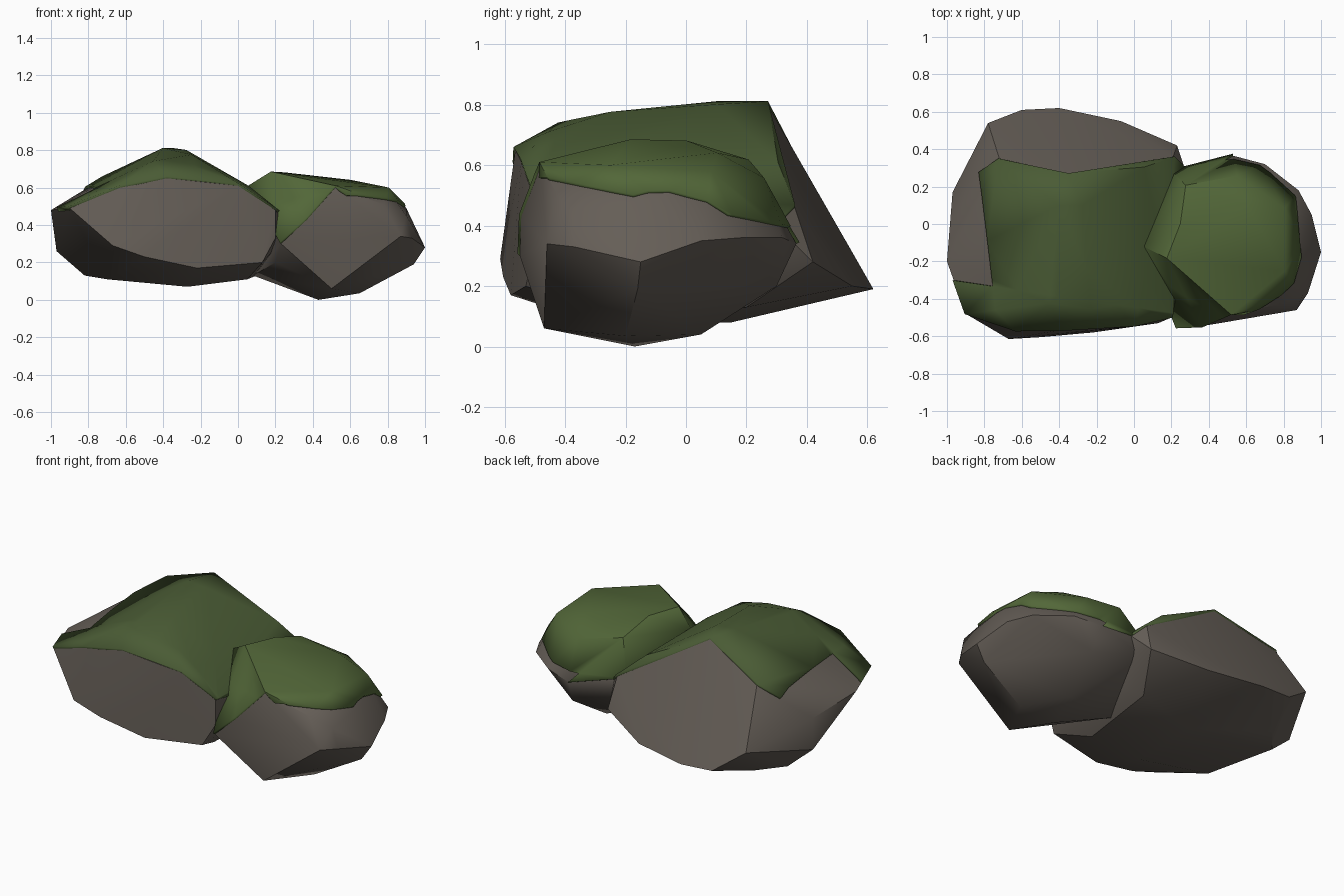
import bpy, bmesh, math

if "Cube" in bpy.data.objects:
    bpy.data.objects.remove(bpy.data.objects["Cube"])


def paint(name, rgb):
    m = bpy.data.materials.new(name)
    m.diffuse_color = (*rgb, 1)
    m.use_nodes = True
    m.node_tree.nodes["Principled BSDF"].inputs["Base Color"].default_value = m.diffuse_color
    return m


def finish(bm, name, mat, angle):
    bmesh.ops.recalc_face_normals(bm, faces=bm.faces)
    me = bpy.data.meshes.new(name)
    bm.to_mesh(me)
    bm.free()
    ob = bpy.data.objects.new(name, me)
    bpy.context.collection.objects.link(ob)
    me.materials.append(mat)
    bpy.ops.object.select_all(action='DESELECT')
    ob.select_set(True)
    bpy.context.view_layer.objects.active = ob
    bpy.ops.object.shade_smooth_by_angle(angle=math.radians(angle))
    return ob


def hull(points):
    bm = bmesh.new()
    for p in points:
        bm.verts.new(p)
    res = bmesh.ops.convex_hull(bm, input=bm.verts[:])
    junk = {g for g in res['geom_interior'] + res['geom_unused']
            if isinstance(g, bmesh.types.BMVert)}
    bmesh.ops.delete(bm, geom=list(junk), context='VERTS')
    bmesh.ops.recalc_face_normals(bm, faces=bm.faces)
    return bm


def rock(name, points, mat):
    return finish(hull(points), name, mat, 32)


# Moss skin: the upward faces of the same rock, cut along planes and thickened
def moss(name, points, mat, cuts, keep, min_nz):
    bm = hull(points)
    for co, no in cuts:
        bmesh.ops.bisect_plane(bm, geom=bm.verts[:] + bm.edges[:] + bm.faces[:],
                               plane_co=co, plane_no=no)
    bm.normal_update()
    drop = [f for f in bm.faces
            if f.normal.z < min_nz or not keep(f.calc_center_median())]
    bmesh.ops.delete(bm, geom=drop, context='FACES')
    ob = finish(bm, name, mat, 30)
    s = ob.modifiers.new("thickness", 'SOLIDIFY')
    s.thickness = 0.024
    s.offset = 0
    return ob


stone = paint("stone", (0.13, 0.112, 0.095))
dark_moss = paint("dark_moss", (0.068, 0.105, 0.035))
light_moss = paint("light_moss", (0.085, 0.135, 0.04))

# Large rock: front face, left side, underside, back, crown
large = [
    (-.90, -.48, .49), (-.67, -.615, .29), (-.63, -.57, .60), (-.38, -.565, .65),
    (0, -.545, .61), (.20, -.50, .48), (.20, -.50, .33), (.13, -.53, .20),
    (-.22, -.58, .17), (-.50, -.605, .23),
    (-1, -.20, .48), (-.97, .17, .26), (-.97, .17, .45),
    (-.82, .20, .13), (-.70, -.20, .11), (-.27, -.27, .07), (-.27, .15, .08),
    (.05, -.30, .11), (.10, .20, .13), (-.70, .35, .13),
    (-.78, .54, .33), (-.60, .61, .20), (-.40, .62, .19), (-.07, .55, .20),
    (.23, .42, .28), (.27, .30, .40), (.27, -.10, .35),
    (-.72, .35, .65), (-.35, .27, .80), (-.40, .10, .80), (-.28, .10, .79),
    (-.25, -.25, .765), (-.45, -.42, .73), (-.23, -.45, .70),
    (.05, .30, .60), (.05, -.30, .60), (.21, .36, .46), (.22, -.35, .46),
]

# Small rock: crown, belt, underside
small = [
    (.06, -.12, .60), (.18, -.18, .675), (.25, 0, .67), (.28, .20, .61),
    (.52, -.48, .60), (.60, .10, .63), (.80, -.25, .59), (.78, -.43, .51),
    (.80, .08, .57), (.55, .25, .55), (.90, -.10, .49),
    (1, -.15, .28), (.95, .05, .35), (.88, .18, .36), (.70, .32, .36),
    (.53, .365, .34), (.20, .28, .42), (.93, -.37, .33), (.90, -.38, .45),
    (.87, -.46, .34), (.23, -.55, .30), (.37, -.545, .43),
    (.50, -.47, .06), (.43, -.17, 0), (.65, -.20, .035), (.94, -.16, .19),
    (.50, .05, .04), (.55, .30, .20), (.08, -.10, .13), (.20, -.40, .20),
    (.17, .28, .32),
]

rock("large_rock", large, stone)
rock("small_rock", small, stone)

moss("large_rock_moss", large, dark_moss,
     [((-.79, 0, 0), (1, .12, 0)), ((-.7, -.34, 0), (.15, 1, 0)),
      ((0, .36, 0), (0, 1, 0))],
     lambda c: c.y < .36 and not (c.x < -.79 - .12 * c.y
                                  and c.y > -.34 - .15 * (c.x + .7)), .55)
moss("small_rock_moss", small, light_moss,
     [((.87, 0, 0), (1, .1, 0)), ((0, 0, .46), (0, .2, 1))],
     lambda c: c.x < .87 - .1 * c.y and (c.z > .46 - .2 * c.y or c.x < .45), .30)
